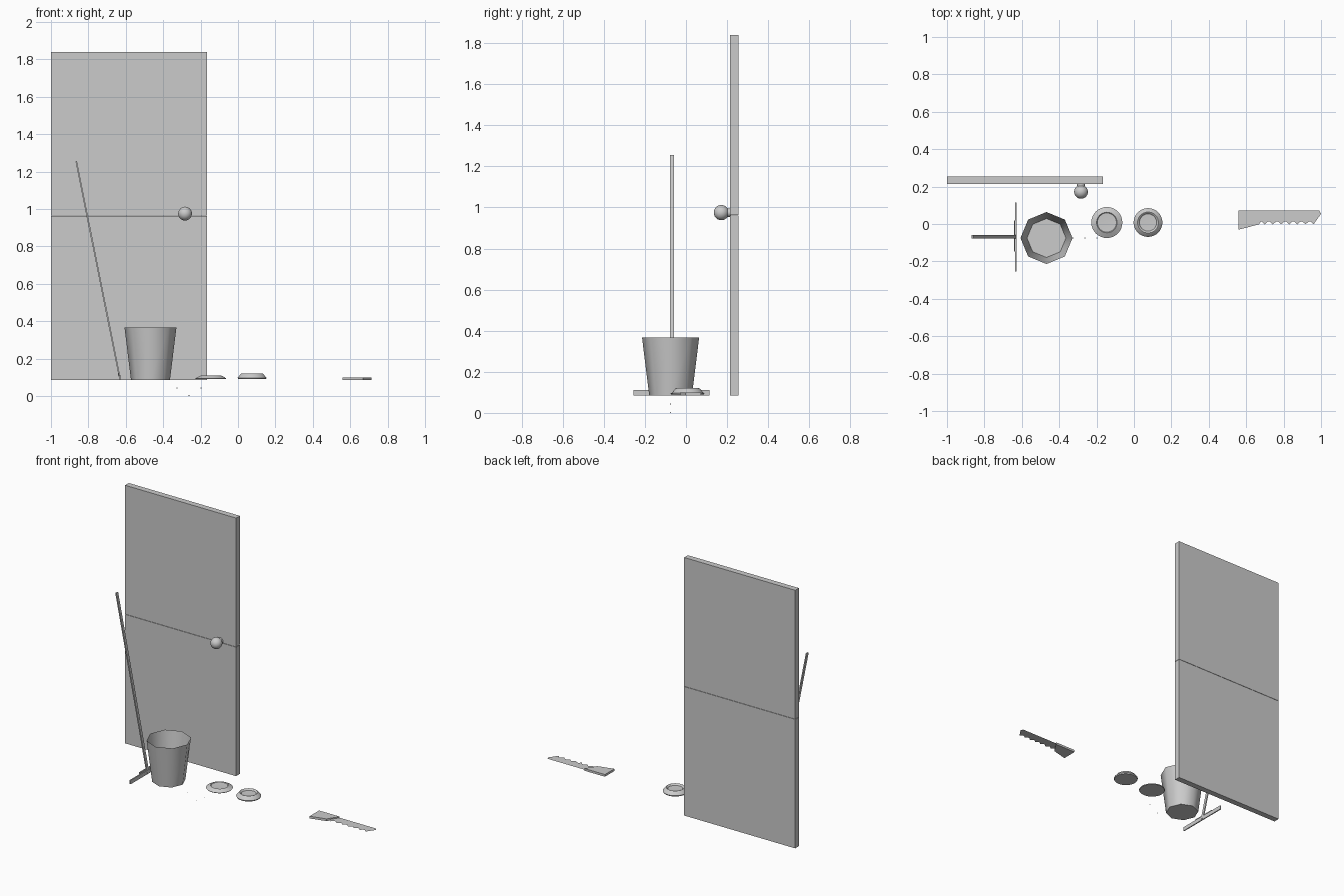
import bpy, bmesh, math
from mathutils import Vector, Matrix

if "Cube" in bpy.data.objects:
    bpy.data.objects.remove(bpy.data.objects["Cube"])


def make(name, bm, smooth=None, recalc=True):
    if recalc:
        bmesh.ops.recalc_face_normals(bm, faces=bm.faces)
    me = bpy.data.meshes.new(name)
    bm.to_mesh(me)
    bm.free()
    ob = bpy.data.objects.new(name, me)
    bpy.context.collection.objects.link(ob)
    if smooth:
        bpy.ops.object.select_all(action='DESELECT')
        ob.select_set(True)
        bpy.context.view_layer.objects.active = ob
        bpy.ops.object.shade_smooth_by_angle(angle=math.radians(smooth))
    return ob


def box(name, lo, hi):
    lo, hi = Vector(lo), Vector(hi)
    bm = bmesh.new()
    m = Matrix.Translation((lo + hi) / 2) @ Matrix.Diagonal((*(hi - lo), 1))
    bmesh.ops.create_cube(bm, size=1, matrix=m)
    return make(name, bm)


def lathe(name, profile, x, y, n, smooth):
    """Revolve (radius, z) points around a vertical axis; radius 0 closes to a point."""
    bm = bmesh.new()
    rings = []
    for r, z in profile:
        if r == 0:
            rings.append([bm.verts.new((x, y, z))] * n)
        else:
            rings.append([bm.verts.new((x + r * math.cos(2 * math.pi * i / n),
                                        y + r * math.sin(2 * math.pi * i / n), z))
                          for i in range(n)])
    for a, b in zip(rings, rings[1:]):
        for i in range(n):
            j = (i + 1) % n
            bm.faces.new(list(dict.fromkeys((a[i], a[j], b[j], b[i]))))
    return make(name, bm, smooth)


def slab(name, outline, z, height=0):
    bm = bmesh.new()
    f = bm.faces.new([bm.verts.new((px, py, z)) for px, py in outline])
    if height:
        ext = bmesh.ops.extrude_face_region(bm, geom=[f])
        bmesh.ops.translate(bm, vec=(0, 0, height),
                            verts=[v for v in ext['geom'] if isinstance(v, bmesh.types.BMVert)])
    return make(name, bm)


FLOOR = 0.085

# Door in two leaves
box("door_lower", (-1, 0.215, FLOOR), (-0.165, 0.255, 0.962))
box("door_upper", (-1, 0.215, 0.964), (-0.165, 0.255, 1.84))

# Door knob and its stem
bm = bmesh.new()
bmesh.ops.create_uvsphere(bm, u_segments=20, v_segments=12, radius=0.037,
                          matrix=Matrix.Translation((-0.283, 0.172, 0.975)))
make("door_knob", bm, 60)
bm = bmesh.new()
bmesh.ops.create_cone(bm, cap_ends=True, segments=16, radius1=0.021, radius2=0.021, depth=0.03,
                      matrix=Matrix.Translation((-0.283, 0.203, 0.975)) @ Matrix.Rotation(math.pi / 2, 4, 'X'))
make("knob_stem", bm, 40)

# Squeegee: leaning handle, bracket and head
top, foot = Vector((-0.865, -0.068, 1.255)), Vector((-0.631, -0.068, 0.092))
d = top - foot
bm = bmesh.new()
bmesh.ops.create_cube(bm, size=1, matrix=Matrix.Translation((top + foot) / 2)
                      @ d.to_track_quat('Z', 'Y').to_matrix().to_4x4()
                      @ Matrix.Diagonal((0.02, 0.008, d.length, 1))
                      if abs((d.to_track_quat('Z', 'Y') @ Vector((1, 0, 0))).y) > 0.7 else
                      Matrix.Translation((top + foot) / 2)
                      @ d.to_track_quat('Z', 'Y').to_matrix().to_4x4()
                      @ Matrix.Diagonal((0.008, 0.02, d.length, 1)))
make("squeegee_handle", bm)
box("squeegee_bracket", (-0.642, -0.148, 0.108), (-0.635, 0.018, 0.122))
box("squeegee_head", (-0.636, -0.255, FLOOR), (-0.629, 0.115, 0.112))

# Eight-sided open bucket
lathe("bucket", [(0, FLOOR), (0.104, FLOOR), (0.139, 0.367)], -0.468, -0.075, 8, 60)

# Water drops
for i, (x, z) in enumerate([(-0.326, 0.043), (-0.262, 0.003), (-0.198, 0.043)]):
    bm = bmesh.new()
    bmesh.ops.create_icosphere(bm, subdivisions=1, radius=0.003,
                               matrix=Matrix.Translation((x, -0.075, z)))
    make(f"drop_{i + 1}", bm, 60)

# Shallow dish and taller dish, both with recessed tops
lathe("shallow_dish", [(0, 0.09), (0.080, 0.09), (0.083, 0.094), (0.055, 0.109),
                       (0.051, 0.105), (0, 0.102)], -0.145, 0.008, 32, 35)
lathe("tall_dish", [(0, 0.09), (0.074, 0.09), (0.077, 0.097), (0.060, 0.118), (0.056, 0.120),
                    (0.052, 0.118), (0.046, 0.110), (0, 0.108)], 0.075, 0.008, 32, 35)

# Saw: solid grip and paper-thin toothed blade
slab("saw_grip", [(0.56, -0.03), (0.668, -0.002), (0.715, 0.072), (0.56, 0.072)], FLOOR, 0.015)
teeth = []
n = 7
for i in range(n):
    x0, step = 0.655, (0.96 - 0.655) / n
    teeth += [(x0 + i * step, -0.002), (x0 + (i + 0.4) * step, 0.013), (x0 + (i + 0.65) * step, 0.013)]
slab("saw_blade", teeth + [(0.96, -0.002), (1.0, 0.055), (0.99, 0.072), (0.66, 0.072)], 0.092)
